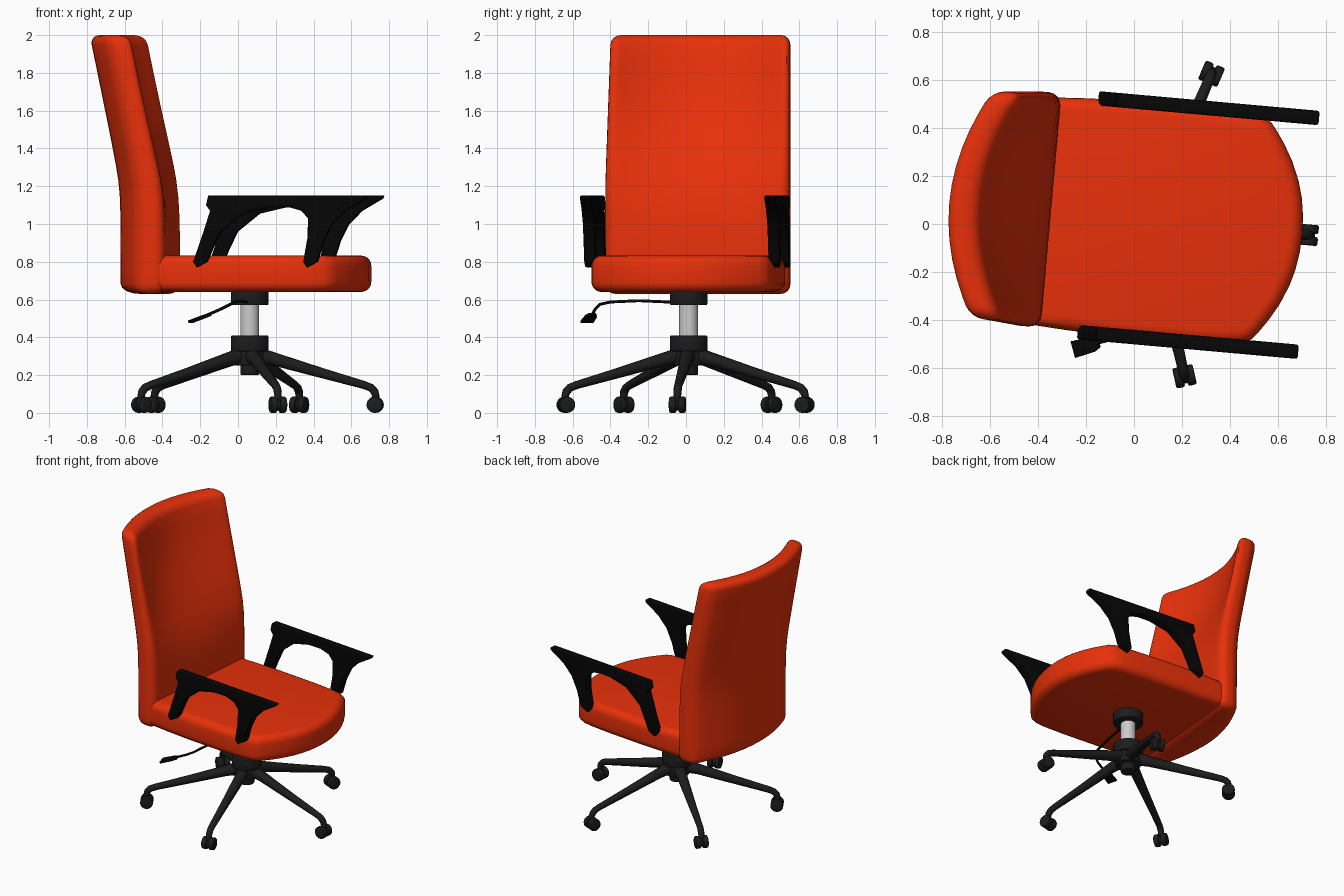
import bpy, bmesh
from math import radians, sqrt, pi
from mathutils import Matrix, Vector

if "Cube" in bpy.data.objects:
    bpy.data.objects.remove(bpy.data.objects["Cube"])

# Chair frame: +x local is the sitting direction, turned slightly about the column
FRAME = Matrix.Translation((0.062, 0.014, 0)) @ Matrix.Rotation(radians(-5.1), 4, 'Z')


def material(name, rgb):
    m = bpy.data.materials.new(name)
    m.diffuse_color = (*rgb, 1)
    m.use_nodes = True
    m.node_tree.nodes["Principled BSDF"].inputs["Base Color"].default_value = m.diffuse_color
    return m


ORANGE = material("orange_fabric", (0.8, 0.03, 0.003))
BLACK = material("black_plastic", (0.002, 0.002, 0.002))
DARK = material("dark_plastic", (0.012, 0.012, 0.012))


def finish(ob, mat, angle=40):
    if mat:
        ob.data.materials.append(mat)
    bpy.ops.object.select_all(action='DESELECT')
    ob.select_set(True)
    bpy.context.view_layer.objects.active = ob
    if ob.type == 'CURVE':
        bpy.ops.object.convert(target='MESH')
    bpy.ops.object.shade_smooth_by_angle(angle=radians(angle))


def put(bm, name, mat, matrix=FRAME, angle=40):
    bmesh.ops.recalc_face_normals(bm, faces=bm.faces)
    me = bpy.data.meshes.new(name)
    bm.to_mesh(me)
    bm.free()
    ob = bpy.data.objects.new(name, me)
    bpy.context.collection.objects.link(ob)
    ob.matrix_world = matrix
    finish(ob, mat, angle)
    return ob


def prism(points, vec, bevel, segments):
    """Extrude a closed outline and round both rims."""
    bm = bmesh.new()
    face = bm.faces.new([bm.verts.new(p) for p in points])
    res = bmesh.ops.extrude_face_region(bm, geom=[face], use_keep_orig=True)
    new = [g for g in res['geom'] if isinstance(g, bmesh.types.BMVert)]
    bmesh.ops.translate(bm, verts=new, vec=vec)
    bmesh.ops.recalc_face_normals(bm, faces=bm.faces)
    axis = Vector(vec).normalized()
    rim = {e for f in bm.faces if abs(f.normal.dot(axis)) > 0.9 for e in f.edges}
    bmesh.ops.bevel(bm, geom=list(rim), offset=bevel, segments=segments,
                    profile=0.5, affect='EDGES', clamp_overlap=True)
    return bm


def cylinder(name, r, z0, z1, mat, bevel=0.008, at=(0, 0), sides=32):
    bm = bmesh.new()
    bmesh.ops.create_cone(bm, cap_ends=True, segments=sides, radius1=r, radius2=r,
                          depth=z1 - z0,
                          matrix=Matrix.Translation((*at, (z0 + z1) / 2)))
    rim = [e for e in bm.edges if abs(e.verts[0].co.z - e.verts[1].co.z) < 1e-5]
    if bevel:
        bmesh.ops.bevel(bm, geom=rim, offset=bevel, segments=2, profile=0.5, affect='EDGES')
    return put(bm, name, mat)


def tube(name, pts, radii, mat, matrix):
    cu = bpy.data.curves.new(name, 'CURVE')
    cu.dimensions = '3D'
    cu.bevel_depth = 1
    cu.bevel_resolution = 3
    cu.use_fill_caps = True
    sp = cu.splines.new('POLY')
    sp.points.add(len(pts) - 1)
    for p, co, r in zip(sp.points, pts, radii):
        p.co = (*co, 1)
        p.radius = r
    ob = bpy.data.objects.new(name, cu)
    bpy.context.collection.objects.link(ob)
    ob.matrix_world = matrix
    finish(ob, mat, 50)


# Seat cushion: bowed front, nearly parallel sides
half = [(-0.46, 0.476), (-0.3, 0.486), (-0.1, 0.493), (0.2, 0.492), (0.36, 0.485), (0.43, 0.475)]
front = [0.455, 0.42, 0.37, 0.30, 0.22, 0.15, 0.075]
half += [(0.455 + 0.188 * (1 - (v / 0.475) ** 2.2), v) for v in front]
outline = half + [(0.643, 0)] + [(u, -v) for u, v in reversed(half)]
put(prism([(u, v, 0.64) for u, v in outline], (0, 0, 0.193), 0.055, 5), "seat", ORANGE)

# Backrest: bowed rear, front flat at the seat and hollow above, leaning back above the lumbar
bm = bmesh.new()
bmesh.ops.create_cube(bm, size=1, matrix=Matrix.Translation((-0.477, 0.006, 1.315))
                      @ Matrix.Diagonal((0.136, 0.982, 1.37, 1)))
bmesh.ops.bevel(bm, geom=bm.edges[:], offset=0.052, segments=4, profile=0.5, affect='EDGES')
cuts = [((0, -0.4 + 0.08 * i, 0), (0, 1, 0)) for i in range(11)]
cuts += [((0, 0, 0.75 + 0.08 * i), (0, 0, 1)) for i in range(15)]
for co, no in cuts:
    bmesh.ops.bisect_plane(bm, geom=bm.verts[:] + bm.edges[:] + bm.faces[:],
                           plane_co=co, plane_no=no)
for v in bm.verts:
    k = v.co.z - 1.2
    lean = 0.207 * (k + sqrt(k * k + 0.01)) / 2
    rear = min(1, max(0, (-0.409 - v.co.x) / 0.136))
    t = min(1, max(0, (v.co.z - 0.9) / 0.9))
    hollow = t * t * (3 - 2 * t)
    bow = 1 - min(1, (v.co.y / 0.49) ** 2)
    v.co.x -= 0.136 * bow * (rear + (1 - rear) * hollow) + lean
    v.co.y *= 1 - 0.03 * max(0, k) / 0.8
put(bm, "backrest", ORANGE)

# Armrests: one side profile with pad and two splayed struts
ARM = [(-0.175, 1.15), (-0.187, 1.10), (-0.165, 1.07), (-0.20, 0.96), (-0.255, 0.80),
       (-0.235, 0.77), (-0.18, 0.80), (-0.155, 0.86), (-0.107, 0.96), (0.01, 1.055),
       (0.15, 1.088), (0.25, 1.09), (0.32, 1.07), (0.355, 1.03), (0.353, 0.93), (0.33, 0.80),
       (0.35, 0.77), (0.405, 0.80), (0.44, 0.91), (0.485, 1.0), (0.555, 1.07), (0.665, 1.135),
       (0.67, 1.15)]
for side, s in (("left", 1), ("right", -1)):
    y = s * 0.49 - 0.03
    put(prism([(u, y, z) for u, z in ARM], (0, 0.06, 0), 0.013, 2),
        side + "_armrest", BLACK, angle=35)

# Column and hub
cylinder("seat_mount", 0.10, 0.57, 0.65, DARK)
cylinder("gas_column", 0.05, 0.38, 0.60, None, 0)
cylinder("hub", 0.10, 0.325, 0.41, DARK)
cylinder("hub_core", 0.085, 0.25, 0.34, DARK)
cylinder("hub_bottom", 0.05, 0.20, 0.27, DARK)

# Five legs, each with a twin-wheel castor
LEG = [(0.04, 0, 0.305), (0.14, 0, 0.282), (0.38, 0, 0.212), (0.61, 0, 0.147), (0.645, 0, 0.133),
       (0.664, 0, 0.112), (0.67, 0, 0.09), (0.67, 0, 0.05)]
RAD = [0.045, 0.036, 0.028, 0.022, 0.022, 0.022, 0.02, 0.018]
for i in range(5):
    turn = FRAME @ Matrix.Rotation(i * 2 * pi / 5, 4, 'Z')
    tube(f"base_leg_{i + 1}", LEG, RAD, DARK, turn)
    bm = bmesh.new()
    for y, r, w in ((-0.025, 0.043, 0.037), (0.025, 0.043, 0.037), (0, 0.03, 0.04)):
        bmesh.ops.create_cone(bm, cap_ends=True, segments=20, radius1=r, radius2=r, depth=w,
                              matrix=Matrix.Translation((0.667, y, 0.043))
                              @ Matrix.Rotation(pi / 2, 4, 'X'))
    rim = [e for e in bm.edges if abs(e.verts[0].co.y - e.verts[1].co.y) < 1e-5]
    bmesh.ops.bevel(bm, geom=rim, offset=0.008, segments=2, profile=0.5, affect='EDGES')
    put(bm, f"castor_{i + 1}", DARK, turn)

# Height lever with paddle
tube("lever", [(0.05, -0.05, 0.585), (0.01, -0.25, 0.594), (-0.02, -0.40, 0.587),
               (-0.04, -0.455, 0.575), (-0.09, -0.48, 0.55), (-0.17, -0.50, 0.515)],
     [0.008] * 6, BLACK, Matrix())
paddle = [(0.06, -0.02, -0.008), (0.03, -0.032, -0.008), (-0.06, -0.036, -0.008),
          (-0.06, 0.036, -0.008), (0.03, 0.032, -0.008), (0.06, 0.02, -0.008)]
put(prism(paddle, (0, 0, 0.016), 0.004, 2), "lever_paddle", BLACK,
    Matrix.Translation((-0.2, -0.51, 0.502)) @ Matrix.Rotation(radians(15), 4, 'Z')
    @ Matrix.Rotation(radians(-20), 4, 'Y'))
